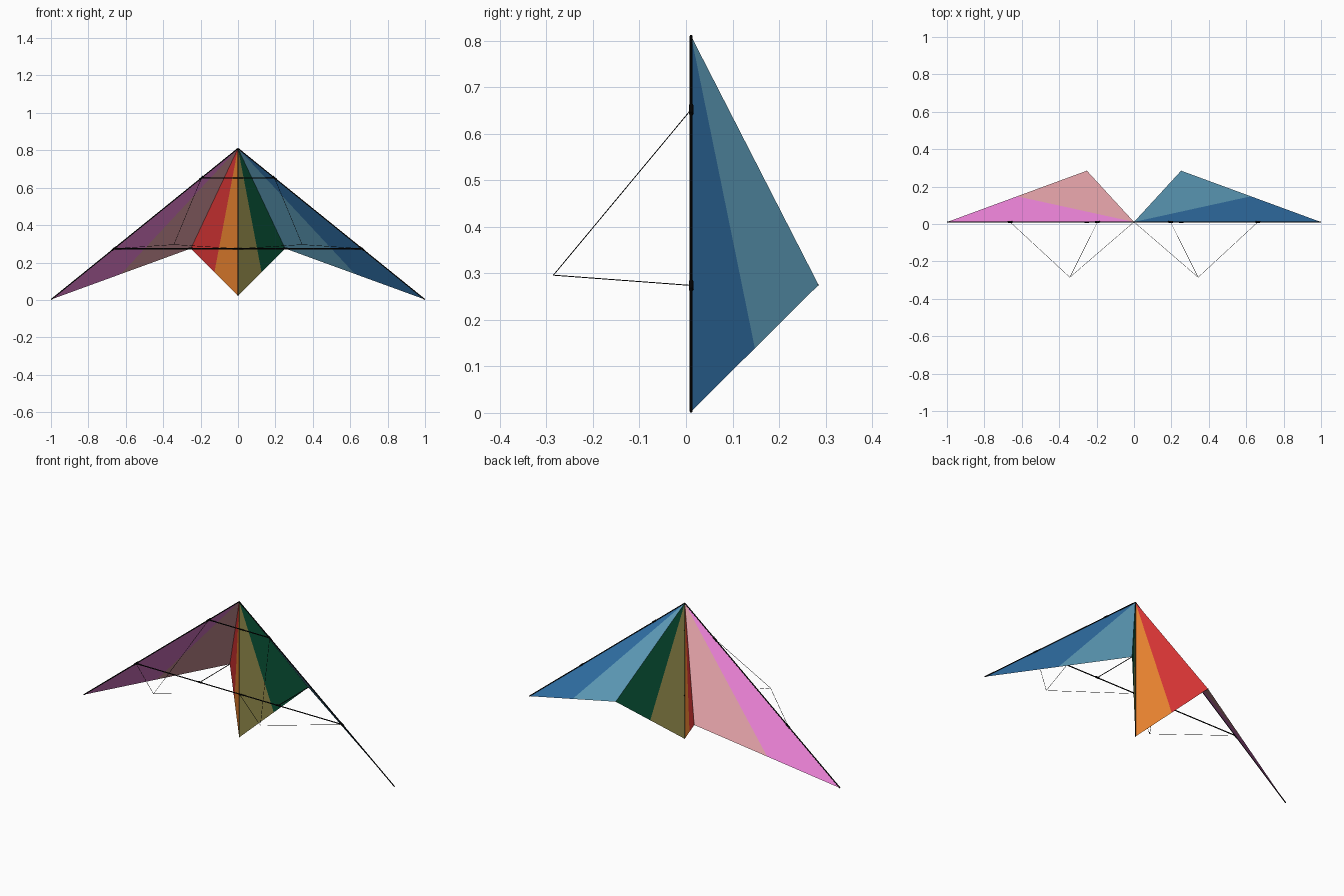
import bpy
from mathutils import Vector

if "Cube" in bpy.data.objects:
    bpy.data.objects.remove(bpy.data.objects["Cube"])

Y = 0.011
APEX = Vector((0, Y, 0.81))
KEEL = Vector((0, Y, 0.022))


def material(name, srgb):
    lin = [(c / 12.92 if c <= 0.04045 else ((c + 0.055) / 1.055) ** 2.4) for c in srgb]
    m = bpy.data.materials.new(name)
    m.diffuse_color = (*lin, 1)
    m.use_nodes = True
    m.node_tree.nodes["Principled BSDF"].inputs["Base Color"].default_value = m.diffuse_color
    return m


BLACK = material("black", (0.03, 0.03, 0.03))


def panel(name, points, mat):
    me = bpy.data.meshes.new(name)
    me.from_pydata([tuple(p) for p in points], [], [(0, 1, 2)])
    me.materials.append(mat)
    ob = bpy.data.objects.new(name, me)
    bpy.context.collection.objects.link(ob)
    return ob


def rod(name, a, b, radius, sides=8):
    a, b = Vector(a), Vector(b)
    d = b - a
    bpy.ops.mesh.primitive_cylinder_add(vertices=sides, radius=radius, depth=d.length,
                                        location=(a + b) / 2,
                                        rotation=d.to_track_quat('Z', 'Y').to_euler())
    ob = bpy.context.object
    ob.name = name
    ob.data.materials.append(BLACK)
    bpy.ops.object.shade_smooth_by_angle()
    return ob


# Panel colours from wing tip to keel
COLOURS = {
    1: [("blue", (0.20, 0.46, 0.68)), ("light_blue", (0.39, 0.65, 0.77)),
        ("green", (0.04, 0.34, 0.23)), ("olive", (0.60, 0.57, 0.31))],
    -1: [("magenta", (0.92, 0.51, 0.84)), ("pink", (0.88, 0.63, 0.65)),
         ("red", (0.82, 0.20, 0.20)), ("orange", (0.89, 0.50, 0.18))],
}

for s, side in ((1, "right"), (-1, "left")):
    tip = Vector((s * 0.998, Y, 0.003))
    back = Vector((s * 0.252, 0.285, 0.275))

    # Sail: four triangular panels fanning from the nose
    rim = [tip, (tip + back) / 2, back, (back + KEEL) / 2, KEEL]
    for i, (cname, rgb) in enumerate(COLOURS[s]):
        panel(f"{side}_sail_panel_{i + 1}", (APEX, rim[i], rim[i + 1]), material(cname, rgb))

    # Leading edge spar
    rod(f"{side}_leading_edge", APEX, tip, 0.003)

    # Spreader joints on the spar
    along = (tip - APEX).normalized()
    joints = []
    for label, z in (("upper", 0.652), ("lower", 0.274)):
        p = APEX.lerp(tip, (APEX.z - z) / (APEX.z - tip.z))
        joints.append(p)
        rod(f"{side}_{label}_joint", p - along * 0.014, p + along * 0.014, 0.005)

    # Stand-off from the lower spreader to the sail's trailing corner
    foot = Vector((back.x, Y, 0.275))
    rod(f"{side}_standoff", foot, back, 0.002)
    rod(f"{side}_standoff_clip", foot - Vector((0.012, 0, 0)), foot + Vector((0.012, 0, 0)), 0.005)

    # Bridle lines meeting at the tow point
    tow = Vector((s * 0.343, -0.285, 0.296))
    for label, p in zip(("upper", "lower", "centre"), joints + [Vector((0, Y, 0.274))]):
        rod(f"{side}_{label}_bridle", tow, p, 0.001, 6)

# Cross spreaders and central spine
for label, z in (("upper", 0.652), ("lower", 0.274)):
    x = 0.995 * (APEX.z - z) / 0.807
    rod(f"{label}_spreader", (-x, Y, z), (x, Y, z), 0.003)
rod("spine", APEX, KEEL, 0.002)
